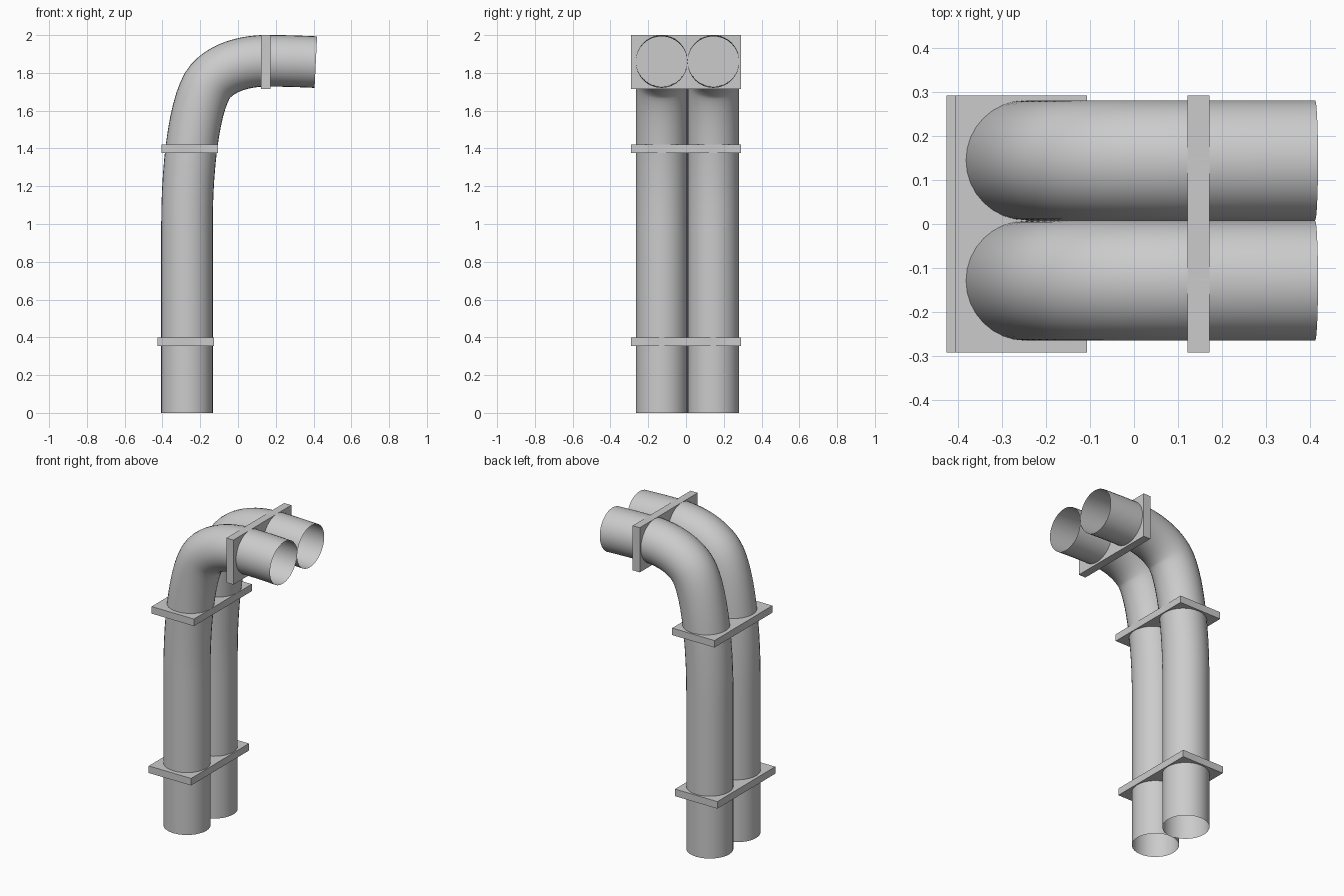
import bpy, bmesh
from mathutils import Vector

if "Cube" in bpy.data.objects:
    bpy.data.objects.remove(bpy.data.objects["Cube"])

RADIUS = 0.1365

# centre line in the xz plane: (left handle, point, right handle)
PATH = [
    ((-0.27, -0.3), (-0.27, 0.0), (-0.27, 0.3)),
    ((-0.27, 0.7), (-0.27, 1.0), (-0.27, 1.35)),
    ((-0.222, 1.67), (-0.145, 1.757), (-0.075, 1.836)),
    ((0.05, 1.864), (0.15, 1.864), (0.24, 1.864)),
    ((0.33, 1.861), (0.412, 1.857), (0.5, 1.852)),
]


def pipe(name, y):
    """Open-ended round tube swept along the bent centre line."""
    cu = bpy.data.curves.new(name, 'CURVE')
    cu.dimensions = '3D'
    cu.fill_mode = 'FULL'
    cu.bevel_depth = RADIUS
    cu.bevel_resolution = 14
    cu.resolution_u = 12
    cu.use_fill_caps = False
    sp = cu.splines.new('BEZIER')
    sp.bezier_points.add(len(PATH) - 1)
    for bp, (l, c, r) in zip(sp.bezier_points, PATH):
        bp.handle_left_type = bp.handle_right_type = 'FREE'
        bp.co = (c[0], y, c[1])
        bp.handle_left = (l[0], y, l[1])
        bp.handle_right = (r[0], y, r[1])
    ob = bpy.data.objects.new(name, cu)
    bpy.context.collection.objects.link(ob)
    bpy.ops.object.select_all(action='DESELECT')
    ob.select_set(True)
    bpy.context.view_layer.objects.active = ob
    bpy.ops.object.convert(target='MESH')
    bpy.ops.object.shade_smooth_by_angle()


def bracket(name, lo, hi):
    """Flat rectangular plate given by its two opposite corners."""
    lo, hi = Vector(lo), Vector(hi)
    me = bpy.data.meshes.new(name)
    bm = bmesh.new()
    bmesh.ops.create_cube(bm, size=1)
    bmesh.ops.scale(bm, vec=hi - lo, verts=bm.verts)
    bmesh.ops.translate(bm, vec=(lo + hi) / 2, verts=bm.verts)
    bm.to_mesh(me)
    bm.free()
    bpy.context.collection.objects.link(bpy.data.objects.new(name, me))


# twin pipes
pipe("pipe_back", 0.145)
pipe("pipe_front", -0.129)

# plates that hold the pipes together
bracket("lower_bracket", (-0.426, -0.292, 0.353), (-0.127, 0.292, 0.398))
bracket("middle_bracket", (-0.406, -0.292, 1.376), (-0.107, 0.292, 1.421))
bracket("upper_bracket", (0.122, -0.292, 1.715), (0.172, 0.292, 2.0))
